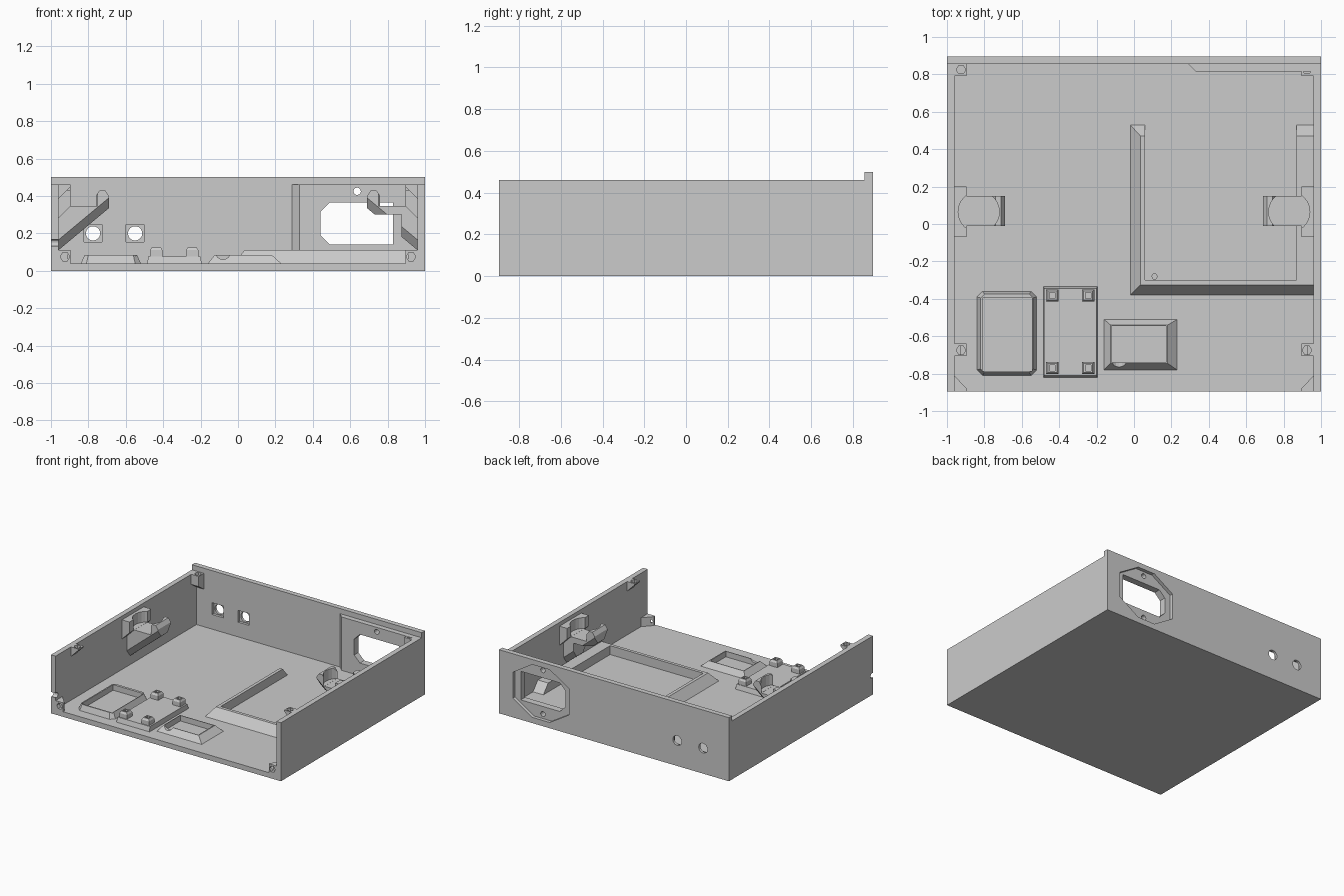
import bpy, bmesh, math
from mathutils import Vector

if "Cube" in bpy.data.objects:
    bpy.data.objects.remove(bpy.data.objects["Cube"])

grey = bpy.data.materials.new("plain grey")
grey.diffuse_color = (0.6, 0.6, 0.6, 1)
grey.use_nodes = True
grey.node_tree.nodes["Principled BSDF"].inputs["Base Color"].default_value = grey.diffuse_color


def loft(name, sections):
    """Solid skinned through closed loops with equal point counts."""
    bm = bmesh.new()
    rings = [[bm.verts.new(p) for p in s] for s in sections]
    n = len(rings[0])
    for a, b in zip(rings, rings[1:]):
        for i in range(n):
            j = (i + 1) % n
            bm.faces.new((a[i], a[j], b[j], b[i]))
    bm.faces.new(rings[0])
    bm.faces.new(rings[-1])
    bmesh.ops.recalc_face_normals(bm, faces=bm.faces[:])
    me = bpy.data.meshes.new(name)
    bm.to_mesh(me)
    bm.free()
    me.materials.append(grey)
    ob = bpy.data.objects.new(name, me)
    bpy.context.collection.objects.link(ob)
    return ob


def prism(name, pts, axis, lo, hi):
    """Extrude a 2D outline along x, y or z."""
    put = {'x': lambda p, t: (t, p[0], p[1]),
           'y': lambda p, t: (p[0], t, p[1]),
           'z': lambda p, t: (p[0], p[1], t)}[axis]
    return loft(name, [[put(p, t) for p in pts] for t in (lo, hi)])


def rect(x0, x1, y0, y1, c=0.0):
    if c == 0:
        return [(x0, y0), (x1, y0), (x1, y1), (x0, y1)]
    return [(x0 + c, y0), (x1 - c, y0), (x1, y0 + c), (x1, y1 - c),
            (x1 - c, y1), (x0 + c, y1), (x0, y1 - c), (x0, y0 + c)]


def box(name, x0, x1, y0, y1, z0, z1):
    return prism(name, rect(x0, x1, y0, y1), 'z', z0, z1)


def circle(x, y, r, n=24):
    return [(x + r * math.cos(2 * math.pi * i / n),
             y + r * math.sin(2 * math.pi * i / n)) for i in range(n)]


def frustum(name, base, top, z0, z1):
    return loft(name, [[(*p, z0) for p in base], [(*p, z1) for p in top]])


def cut(ob, *cutters):
    for c in cutters:
        c.hide_render = True
        m = ob.modifiers.new("cut", 'BOOLEAN')
        m.operation = 'DIFFERENCE'
        m.solver = 'EXACT'
        m.object = c
    dg = bpy.context.evaluated_depsgraph_get()
    me = bpy.data.meshes.new_from_object(ob.evaluated_get(dg))
    ob.modifiers.clear()
    ob.data = me
    for c in cutters:
        bpy.data.objects.remove(c)
    return ob


# Floor with a small blind hole in the power bay
floor = box("floor", -1, 1, -0.895, 0.895, 0, 0.04)
cut(floor, prism("hole", circle(0.11, -0.28, 0.015, 6), 'z', 0.015, 0.1))

# Side walls, left one with a notch in its front edge
box("right_wall", 0.96, 1, -0.895, 0.855, 0.04, 0.46)
left = box("left_wall", -1, -0.96, -0.895, 0.855, 0.04, 0.46)
cut(left, prism("notch", circle(-0.885, 0.15, 0.02, 12), 'x', -1.1, -0.9))

# Back wall: inlet flange recess, inlet opening, screw holes, jack holes
OPEN = [(0.49, 0.14), (0.83, 0.14), (0.83, 0.365), (0.49, 0.365),
        (0.44, 0.315), (0.44, 0.19)]
FLANGE = [(0.39, 0.15), (0.56, 0.045), (0.71, 0.045), (0.88, 0.15),
          (0.88, 0.355), (0.71, 0.46), (0.56, 0.46), (0.39, 0.355)]


def inlet_cutters():
    return [prism("opening", OPEN, 'y', 0.7, 1),
            prism("screw_a", circle(0.637, 0.425, 0.02, 12), 'y', 0.7, 1),
            prism("screw_b", circle(0.637, 0.08, 0.02, 12), 'y', 0.7, 1)]


back = box("back_wall", -1, 1, 0.855, 0.895, 0.04, 0.5)
cutters = inlet_cutters() + [prism("flange", FLANGE, 'y', 0.868, 1)]
for x in (-0.775, -0.55):
    cutters.append(prism("jack", circle(x, 0.2, 0.038), 'y', 0.7, 1))
    cutters.append(prism("jack_seat", rect(x - 0.048, x + 0.048, 0.155, 0.248),
                         'y', 0.7, 0.875))
cut(back, *cutters)

# Thickened plate behind the inlet
plate = prism("inlet_plate", [(0.29, 0.855), (0.33, 0.815), (0.96, 0.815),
                              (0.96, 0.855)], 'z', 0.04, 0.46)
cut(plate, *inlet_cutters())

# Mirrored parts: lid bosses, front corner bosses and cradle clips
for s, side in ((-1, "left"), (1, "right")):
    # Lid boss near the front, wedge supported by the side wall
    wedge = [(s * 0.96, 0.46), (s * 0.895, 0.46), (s * 0.895, 0.45),
             (s * 0.96, 0.385)]
    boss = prism(side + "_front_lid_boss", wedge, 'y', -0.705, -0.64)
    cut(boss, prism("hole", circle(s * 0.925, -0.675, 0.025, 6), 'z', 0.42, 0.5))

    # Lid boss in the back corner, sloped underneath
    prof = [(0.79, 0.46), (0.79, 0.38), (0.855, 0.335), (0.855, 0.46)]
    boss = prism(side + "_back_lid_boss", prof, 'x',
                 min(s * 0.895, s * 0.96), max(s * 0.895, s * 0.96))
    cut(boss, prism("hole", circle(s * 0.925, 0.825, 0.025, 6), 'z', 0.41, 0.5))

    # Front corner boss tapering back into the wall
    taper = [(s * 0.96, -0.895), (s * 0.895, -0.895), (s * 0.895, -0.88),
             (s * 0.96, -0.81)]
    boss = prism(side + "_front_corner_boss", taper, 'z', 0.04, 0.11)
    cut(boss, prism("hole", circle(s * 0.925, 0.075, 0.025, 6), 'y', -1, -0.865))

    # Cradle arm with a bevelled underside and raised tip
    def arm_section(y, lift):
        pts = [(0.96, 0.11 + lift), (0.69, 0.335 + lift), (0.69, 0.40),
               (0.71, 0.43), (0.74, 0.43), (0.76, 0.40), (0.76, 0.345),
               (0.96, 0.345)]
        return [(s * x, y, z) for x, z in pts]

    arm = loft(side + "_cradle_arm", [arm_section(-0.01, 0.055), arm_section(0.03, 0),
                                      arm_section(0.11, 0), arm_section(0.15, 0.055)])
    pad = loft(side + "_cradle_pad",
               [[(s * x, y, z) for y, z in ((y0, 0.43), (y1, 0.43), (y1, zb), (y0, zb))]
                for x, y0, y1, zb in ((0.96, -0.07, 0.20, 0.28),
                                      (0.895, -0.07, 0.20, 0.345))])
    for ob in (arm, pad):
        tools = [prism("pocket", circle(s * 0.83, 0.065, 0.11), 'z', 0.346, 0.6)]
        if s > 0:  # clearance for the power bay
            tools.append(box("bay", 0.0, 0.875, -0.3, 0.5, 0.05, 0.30))
        cut(ob, *tools)

# Power bay rails: left, front, and right strip
loft("bay_left_rail", [
    [(-0.02, -0.38, 0.04), (0.06, -0.38, 0.04), (0.06, -0.325, 0.11), (0.035, -0.325, 0.11)],
    [(-0.02, 0.53, 0.04), (0.06, 0.53, 0.04), (0.06, 0.47, 0.11), (0.035, 0.47, 0.11)]])
prism("bay_front_rail", [(-0.38, 0.04), (-0.30, 0.04), (-0.30, 0.11), (-0.325, 0.11)],
      'x', 0.06, 0.96)
prism("bay_right_rail", [(-0.30, 0.04), (0.53, 0.04), (0.47, 0.11), (-0.30, 0.11)],
      'x', 0.87, 0.96)

# Left tray with clipped corners
tray = frustum("left_tray", rect(-0.84, -0.52, -0.81, -0.36, 0.03),
               rect(-0.82, -0.54, -0.795, -0.375, 0.02), 0.04, 0.085)
cut(tray, box("pocket", -0.81, -0.54 - 0.005, -0.785, -0.395, 0.041, 0.2))

# Board base and its four posts
frustum("board_base", rect(-0.485, -0.195, -0.82, -0.335),
        rect(-0.48, -0.20, -0.81, -0.345), 0.04, 0.077)
for x in (-0.437, -0.245):
    for y in (-0.77, -0.382):
        post = loft("board_post", [
            [(*p, z) for p in rect(x - r, x + r, y - r, y + r)]
            for r, z in ((0.033, 0.07), (0.033, 0.11), (0.024, 0.125))])
        cut(post, box("hole", x - 0.015, x + 0.015, y - 0.015, y + 0.015, 0.09, 0.2))

# Small sloped tray with a round cable notch in the front rim
tray = frustum("small_tray", rect(-0.16, 0.23, -0.78, -0.51),
               rect(-0.125, 0.18, -0.745, -0.54), 0.04, 0.085)
cut(tray, box("pocket", -0.12, 0.172, -0.74, -0.545, 0.041, 0.2),
    prism("notch", circle(-0.08, 0.10, 0.04, 16), 'y', -0.85, -0.70))
